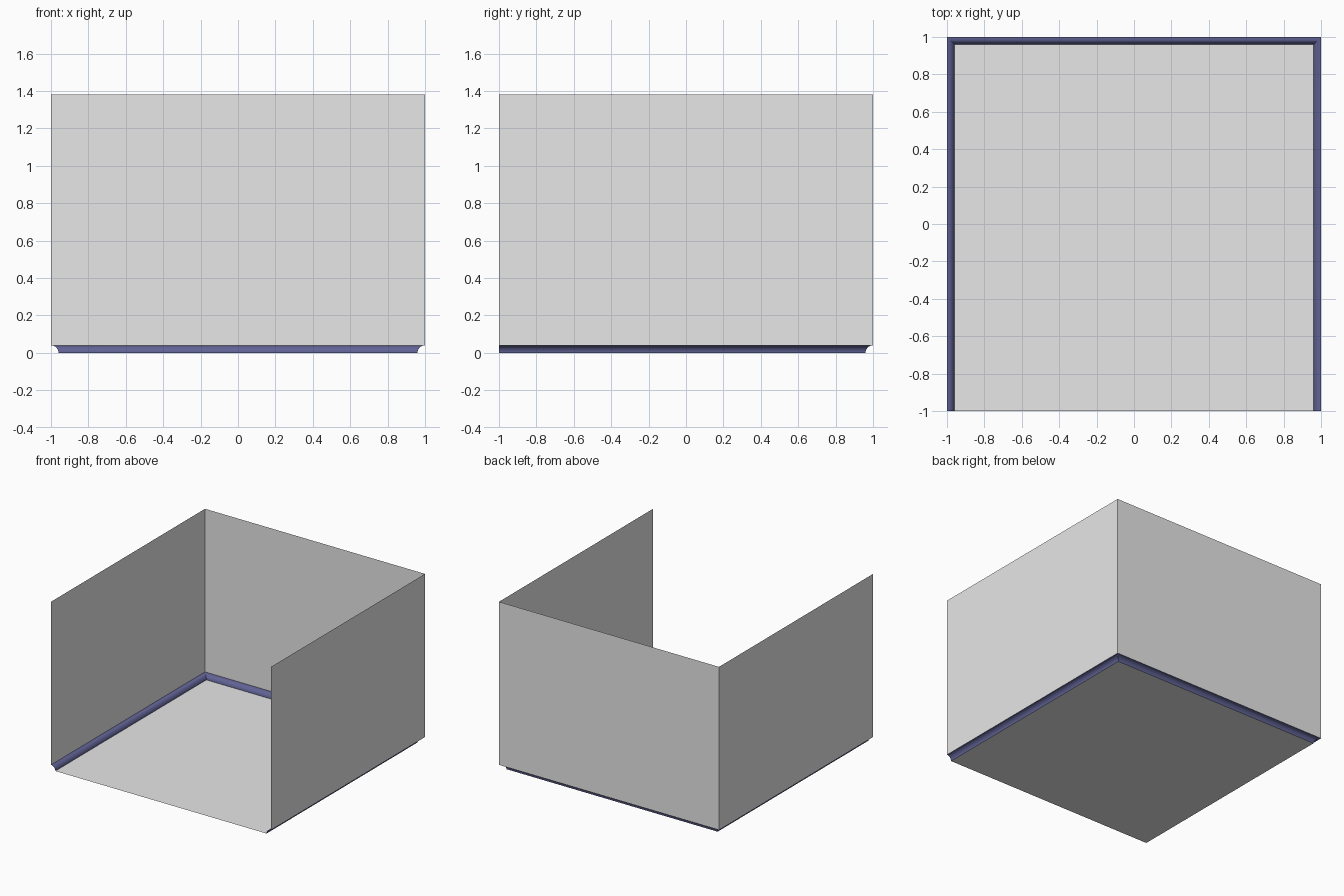
import bpy
import math

if "Cube" in bpy.data.objects:
    bpy.data.objects.remove(bpy.data.objects["Cube"])

R = 0.04        # radius of the quarter-round trim
TOP = 1.38      # wall height
SEG = 10        # steps round the trim


def material(name, rgb):
    m = bpy.data.materials.new(name)
    m.diffuse_color = (*rgb, 1)
    m.use_nodes = True
    m.node_tree.nodes["Principled BSDF"].inputs["Base Color"].default_value = m.diffuse_color
    return m


plaster = material("light grey", (0.8, 0.8, 0.8))
trim_paint = material("slate blue", (0.12, 0.125, 0.30))


def mesh_object(name, verts, faces, mat, smooth=False):
    me = bpy.data.meshes.new(name)
    me.from_pydata(verts, [], faces)
    me.materials.append(mat)
    ob = bpy.data.objects.new(name, me)
    bpy.context.collection.objects.link(ob)
    if smooth:
        bpy.context.view_layer.objects.active = ob
        ob.select_set(True)
        bpy.ops.object.shade_smooth_by_angle(angle=math.radians(35))
        ob.select_set(False)
    return ob


def sweep(name, profile, mat, smooth=False):
    """Sweep (inset, height) points round the left, back and right sides, mitred."""
    verts, faces = [], []
    for d, z in profile:
        verts += [(-1 + d, -1, z), (-1 + d, 1 - d, z), (1 - d, 1 - d, z), (1 - d, -1, z)]
    for i in range(len(profile) - 1):
        for j in range(3):
            a = i * 4 + j
            faces.append((a, a + 1, a + 5, a + 4))
    return mesh_object(name, verts, faces, mat, smooth)


# Floor, stopping at the foot of the trim
e = 1 - R
mesh_object("floor", [(-e, -1, 0), (e, -1, 0), (e, e, 0), (-e, e, 0)],
            [(0, 1, 2, 3)], plaster)

# Three thin walls, open at the front
sweep("walls", [(0, R), (0, TOP)], plaster)

# Quarter-round trim bulging into the room
arc = [(R * math.cos(t), R * math.sin(t))
       for t in (math.pi / 2 * i / SEG for i in range(SEG + 1))]
sweep("skirting_trim", arc, trim_paint, smooth=True)
